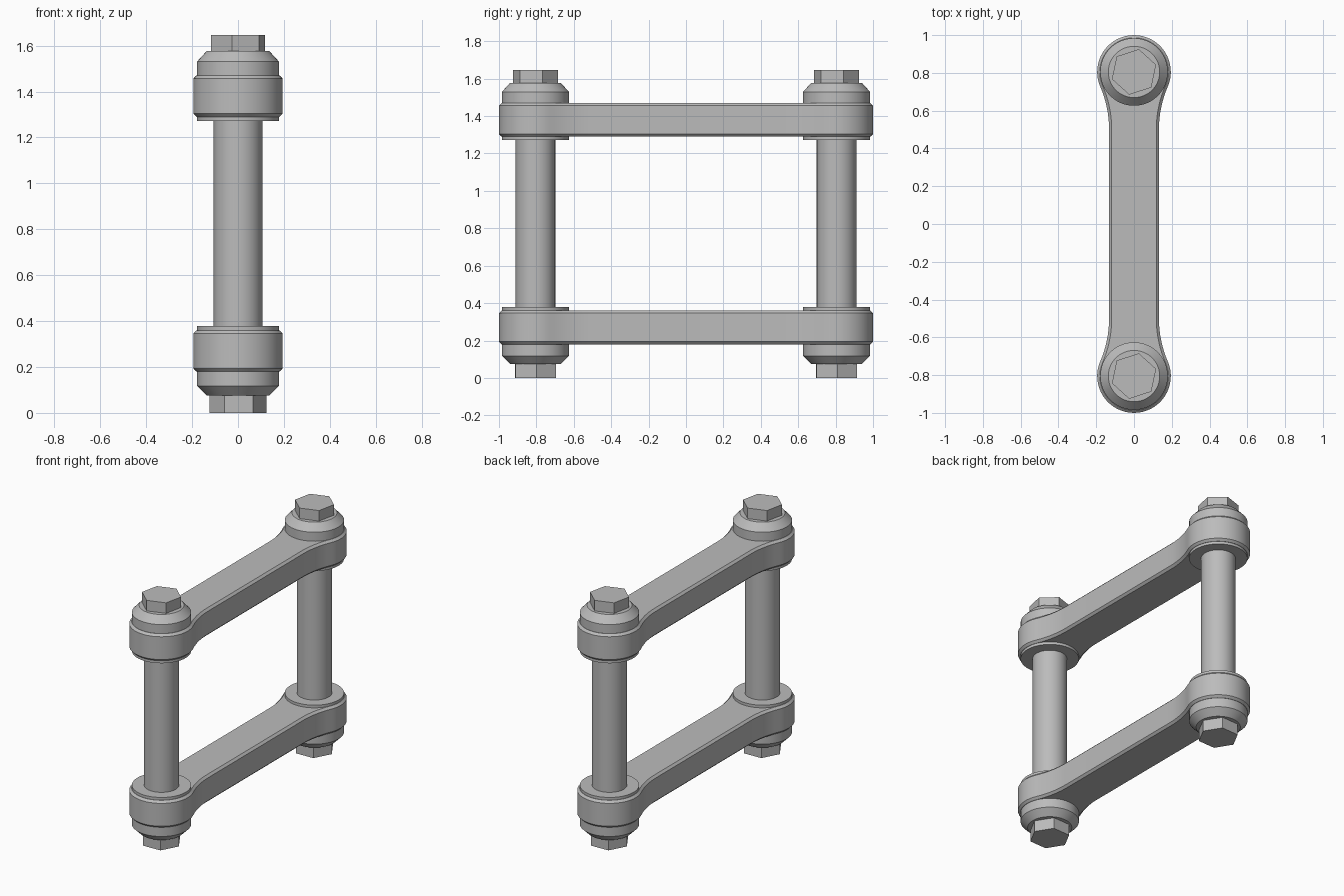
import bpy
import bmesh
from math import sin, cos, atan2, radians, pi, tau

cube = bpy.data.objects.get("Cube")
if cube:
    bpy.data.objects.remove(cube, do_unlink=True)

steel = bpy.data.materials.new("grey_steel")
steel.use_nodes = True
GREY = (0.5, 0.5, 0.5, 1)
steel.diffuse_color = GREY
steel.node_tree.nodes["Principled BSDF"].inputs["Base Color"].default_value = GREY

PIN_Y = 0.805      # pin distance from the middle
EYE_R = 0.195      # radius of the rounded link ends
BAR_W = 0.132      # half width of the link bar
NECK_Y = 0.5       # where the bar starts to flare


def finish(name, bm):
    bmesh.ops.recalc_face_normals(bm, faces=bm.faces)
    mesh = bpy.data.meshes.new(name)
    bm.to_mesh(mesh)
    bm.free()
    mesh.materials.append(steel)
    obj = bpy.data.objects.new(name, mesh)
    bpy.context.collection.objects.link(obj)
    bpy.ops.object.select_all(action="DESELECT")
    obj.select_set(True)
    bpy.context.view_layer.objects.active = obj
    bpy.ops.object.shade_smooth_by_angle(angle=radians(28))
    return obj


def stack(name, rings, y, sides=48, turn=0):
    """Closed turned part from (radius, z) rings."""
    bm = bmesh.new()
    loops = [[bm.verts.new((r * cos(turn + tau * i / sides),
                            y + r * sin(turn + tau * i / sides), z))
              for i in range(sides)] for r, z in rings]
    for a, b in zip(loops, loops[1:]):
        for i in range(sides):
            j = (i + 1) % sides
            bm.faces.new((a[i], a[j], b[j], b[i]))
    bm.faces.new(loops[0])
    bm.faces.new(loops[-1])
    return finish(name, bm)


def link_outline():
    """Bar flaring through tangent fillets into round ends."""
    d = PIN_Y - NECK_Y
    fillet = (BAR_W**2 + d**2 - EYE_R**2) / (2 * (EYE_R - BAR_W))
    touch = atan2(d, BAR_W + fillet)
    quarter = []
    for i in range(9):
        a = touch * i / 8
        quarter.append((BAR_W + fillet * (1 - cos(a)), NECK_Y + fillet * sin(a)))
    for i in range(1, 17):
        a = -touch + (pi / 2 + touch) * i / 16
        quarter.append((EYE_R * cos(a), PIN_Y + EYE_R * sin(a)))
    half = quarter + [(-x, y) for x, y in quarter[-2::-1]]
    return half + [(-x, -y) for x, y in half]


def link(name, z, height):
    bm = bmesh.new()
    base = bm.faces.new([bm.verts.new((x, y, z)) for x, y in link_outline()])
    top = bmesh.ops.extrude_face_region(bm, geom=[base], use_keep_orig=True)["geom"]
    bmesh.ops.translate(bm, vec=(0, 0, height),
                        verts=[v for v in top if isinstance(v, bmesh.types.BMVert)])
    # Chamfered rims
    rims = [e for e in bm.edges if abs(e.verts[0].co.z - e.verts[1].co.z) < 0.001]
    bmesh.ops.bevel(bm, geom=rims, offset=0.014, segments=1, affect="EDGES")
    return finish(name, bm)


# Upper and lower links
link("lower_link", 0.18, 0.18)
link("upper_link", 1.29, 0.18)

for side, y in (("front", -PIN_Y), ("back", PIN_Y)):
    # Pin between the links
    stack(side + "_pin", [(0.106, 0.3), (0.106, 1.35)], y)
    # Bushings pressed through the link ends, tapering to the bolt heads
    stack(side + "_lower_bushing",
          [(0.136, 0.075), (0.179, 0.118), (0.179, 0.378)], y)
    stack(side + "_upper_bushing",
          [(0.179, 1.272), (0.179, 1.53), (0.136, 1.577)], y)
    # Hexagonal bolt heads
    stack(side + "_lower_bolt", [(0.125, 0), (0.125, 0.1)], y, 6, radians(2))
    stack(side + "_upper_bolt", [(0.123, 1.55), (0.123, 1.647)], y, 6, radians(18))
